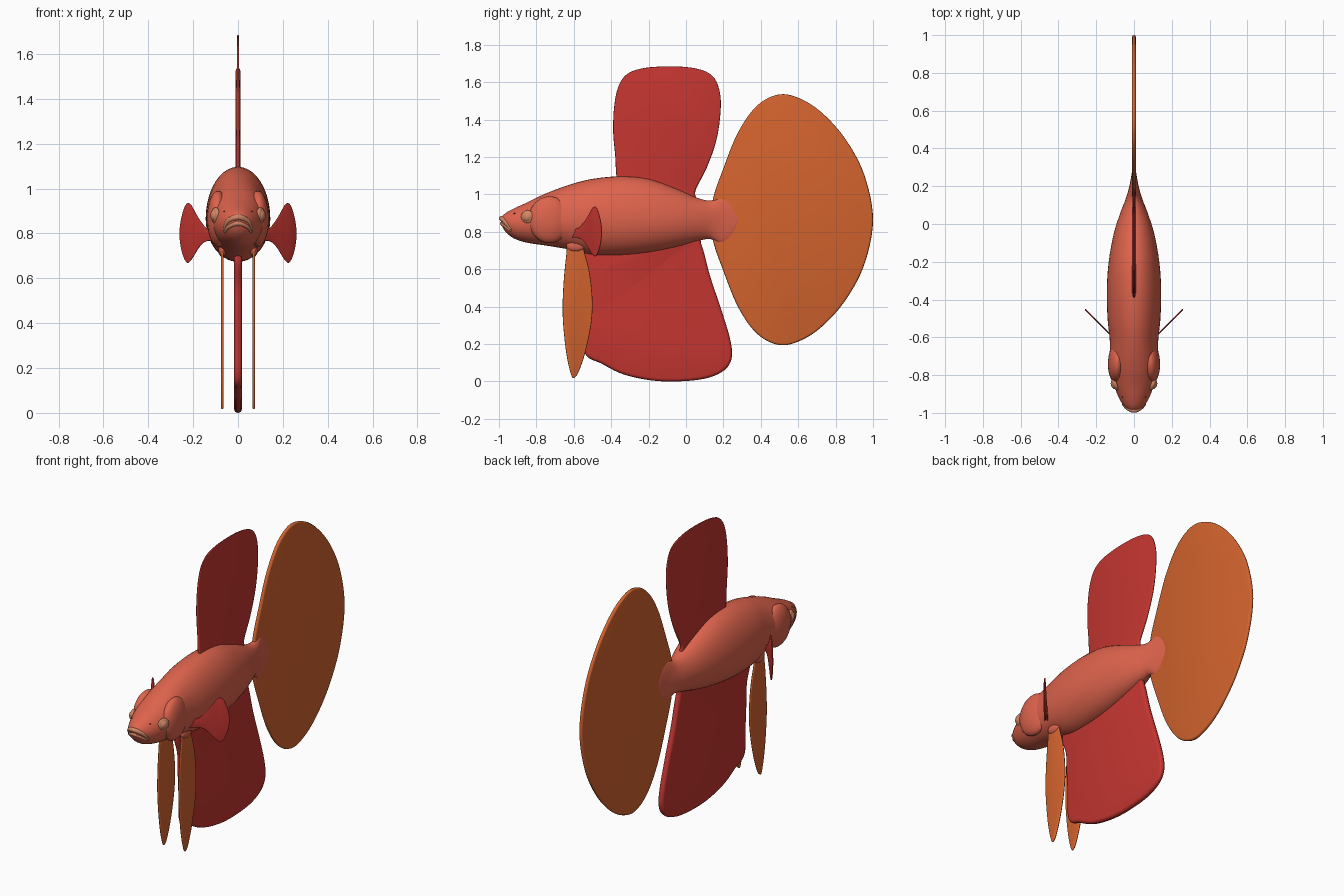
import bpy, bmesh, math
from mathutils import Vector

if "Cube" in bpy.data.objects:
    bpy.data.objects.remove(bpy.data.objects["Cube"])


def material(name, rgb):
    m = bpy.data.materials.new(name)
    lin = [c / 12.92 if c <= 0.04045 else ((c + 0.055) / 1.055) ** 2.4 for c in rgb]
    m.diffuse_color = (*lin, 1)
    m.use_nodes = True
    m.node_tree.nodes["Principled BSDF"].inputs["Base Color"].default_value = m.diffuse_color
    return m


BODY = material("coral body", (0.87, 0.39, 0.30))
RED = material("red fin", (0.77, 0.21, 0.19))
ORANGE = material("orange fin", (0.83, 0.39, 0.18))
TAN = material("tan lips and eyes", (0.82, 0.53, 0.40))
DARK = material("dark nostril", (0.35, 0.13, 0.10))


def finish(bm, name, mat, angle=40):
    bmesh.ops.recalc_face_normals(bm, faces=bm.faces)
    me = bpy.data.meshes.new(name)
    bm.to_mesh(me)
    bm.free()
    me.materials.append(mat)
    ob = bpy.data.objects.new(name, me)
    bpy.context.collection.objects.link(ob)
    bpy.ops.object.select_all(action='DESELECT')
    ob.select_set(True)
    bpy.context.view_layer.objects.active = ob
    bpy.ops.object.shade_smooth_by_angle(angle=math.radians(angle))
    return ob


def spline(pts, n, closed):
    """Catmull-Rom samples through points of any dimension."""
    k, out = len(pts), []
    at = lambda i: pts[i % k] if closed else pts[max(0, min(k - 1, i))]
    for i in range(k if closed else k - 1):
        a, b, c, d = (at(i + j) for j in (-1, 0, 1, 2))
        for s in range(n):
            t = s / n
            out.append([0.5 * (2 * q + (r - p) * t + (2 * p - 5 * q + 4 * r - w) * t * t
                               + (3 * q - p - 3 * r + w) * t ** 3)
                        for p, q, r, w in zip(a, b, c, d)])
    if not closed:
        out.append(list(pts[-1]))
    return out


def loft(bm, rings, cap=True):
    vr = [[bm.verts.new(p) for p in r] for r in rings]
    n = len(vr[0])
    for a, b in zip(vr, vr[1:]):
        for i in range(n):
            bm.faces.new((a[i], a[(i + 1) % n], b[(i + 1) % n], b[i]))
    if cap:
        bm.faces.new(vr[0])
        bm.faces.new(vr[-1])


def fin(name, outline, mat, thick, frame=lambda u, z, t: (t, u, z)):
    """Flat plate with rounded rim; thick(z) gives the thickness."""
    p = [Vector(q) for q in spline(outline, 6, True)]
    k = len(p)
    area = sum(p[i].x * p[(i + 1) % k].y - p[(i + 1) % k].x * p[i].y for i in range(k))
    sign = 1 if area > 0 else -1
    rings = []
    for off, side in ((0.5, -0.5), (0.15, -0.4), (0, 0), (0.15, 0.4), (0.5, 0.5)):
        ring = []
        for i in range(k):
            d = (p[(i + 1) % k] - p[i - 1]).normalized()
            q = p[i] + Vector((-d.y, d.x)) * sign * off * thick(p[i].y)
            ring.append(frame(q.x, q.y, side * thick(p[i].y)))
        rings.append(ring)
    bm = bmesh.new()
    loft(bm, rings)
    return finish(bm, name, mat, 60)


def blob(name, loc, scale, mat, turn=0):
    bm = bmesh.new()
    bmesh.ops.create_uvsphere(bm, u_segments=24, v_segments=14, radius=1)
    ob = finish(bm, name, mat, 80)
    ob.location, ob.scale, ob.rotation_euler.z = loc, scale, turn
    return ob


def tube(name, pts, radius, mat):
    path = [Vector(q) for q in spline(pts, 6, False)]
    bm, rings = bmesh.new(), []
    for i, c in enumerate(path):
        d = (path[min(i + 1, len(path) - 1)] - path[max(i - 1, 0)]).normalized()
        a = d.orthogonal() if abs(d.y) > 0.95 else d.cross(Vector((0, 1, 0)))
        a.normalize()
        b = d.cross(a)
        r = radius * (0.45 + 0.55 * math.sin(math.pi * i / (len(path) - 1)))
        rings.append([c + r * (a * math.cos(t * math.tau / 10) + b * math.sin(t * math.tau / 10))
                      for t in range(10)])
    loft(bm, rings)
    return finish(bm, name, mat, 80)


# Body: (y, top, bottom, widest height, half width)
sections = [(-0.988, 0.878, 0.84, 0.86, 0.022), (-0.965, 0.9, 0.80, 0.85, 0.052),
            (-0.92, 0.925, 0.765, 0.845, 0.08), (-0.85, 0.957, 0.742, 0.85, 0.106),
            (-0.75, 1.005, 0.727, 0.86, 0.125), (-0.62, 1.053, 0.705, 0.86, 0.128),
            (-0.5, 1.083, 0.677, 0.865, 0.14), (-0.35, 1.097, 0.675, 0.865, 0.144),
            (-0.2, 1.083, 0.69, 0.865, 0.134), (-0.05, 1.03, 0.72, 0.865, 0.107),
            (0.06, 0.982, 0.75, 0.865, 0.072), (0.13, 0.967, 0.762, 0.865, 0.045),
            (0.19, 0.985, 0.735, 0.86, 0.027), (0.24, 0.965, 0.76, 0.86, 0.017),
            (0.27, 0.915, 0.81, 0.86, 0.012), (0.283, 0.87, 0.85, 0.86, 0.008)]
rings = []
for y, top, bot, mid, w in spline(sections, 4, False):
    ring = []
    for i in range(40):
        c, s = math.cos(i * math.tau / 40), math.sin(i * math.tau / 40)
        ring.append((w * c, y, mid + s * ((top - mid) if s > 0 else (mid - bot))))
    rings.append(ring)
bm = bmesh.new()
loft(bm, rings)
finish(bm, "body", BODY, 60)

# Median fins: outlines in (y, z)
fin("dorsal_fin", [(-0.35, 1.0), (-0.372, 1.1), (-0.378, 1.2), (-0.39, 1.36), (-0.375, 1.53),
                   (-0.33, 1.63), (-0.24, 1.673), (-0.08, 1.685), (0.06, 1.672), (0.145, 1.63),
                   (0.182, 1.54), (0.183, 1.42), (0.16, 1.28), (0.11, 1.14), (0.05, 1.02),
                   (0.03, 0.93)], RED, lambda z: 0.007 + 0.02 * max(0, 1.69 - z))
fin("anal_fin", [(-0.55, 0.74), (-0.56, 0.55), (-0.55, 0.32), (-0.54, 0.15), (-0.45, 0.095),
                 (-0.34, 0.04), (-0.2, 0.008), (-0.06, 0.0), (0.1, 0.015), (0.205, 0.06),
                 (0.245, 0.13), (0.235, 0.23), (0.19, 0.38), (0.13, 0.56), (0.08, 0.74),
                 (0.03, 0.81)], RED, lambda z: 0.034)
upper = [(0.14, 0.955), (0.2, 1.14), (0.28, 1.335), (0.38, 1.475), (0.5, 1.535),
         (0.62, 1.508), (0.74, 1.425), (0.86, 1.285), (0.955, 1.1)]
fin("tail_fin", upper + [(1.0, 0.865)] + [(y, 1.73 - z) for y, z in reversed(upper)],
    ORANGE, lambda z: 0.021)

# Lips
tube("upper_lip", [(-0.062, -0.935, 0.812), (-0.045, -0.965, 0.853), (0, -0.987, 0.872),
                   (0.045, -0.965, 0.853), (0.062, -0.935, 0.812)], 0.013, TAN)
tube("lower_lip", [(-0.06, -0.935, 0.805), (-0.04, -0.965, 0.83), (0, -0.984, 0.845),
                   (0.04, -0.965, 0.83), (0.06, -0.935, 0.805)], 0.011, TAN)

# Paired parts
for s, side in ((1, "right"), (-1, "left")):
    fin(side + "_pelvic_fin", [(-0.625, 0.76), (-0.642, 0.66), (-0.655, 0.52), (-0.66, 0.38),
                               (-0.652, 0.25), (-0.635, 0.12), (-0.612, 0.03), (-0.597, 0.02),
                               (-0.575, 0.05), (-0.54, 0.15), (-0.508, 0.3), (-0.5, 0.43),
                               (-0.515, 0.58), (-0.545, 0.7), (-0.56, 0.76)],
        ORANGE, lambda z: 0.011, lambda u, z, t: (s * 0.07 + t, u, z))
    fin(side + "_pectoral_fin", [(0.10, 0.815), (0.14, 0.823), (0.18, 0.875), (0.212, 0.93),
                                 (0.234, 0.925), (0.254, 0.86), (0.26, 0.79), (0.25, 0.72),
                                 (0.23, 0.672), (0.21, 0.68), (0.17, 0.742), (0.14, 0.765),
                                 (0.10, 0.77)],
        RED, lambda z: 0.007, lambda u, z, t: (s * (u + t * 0.7), u - 0.71 - t * 0.7, z))
    blob(side + "_pelvic_root", (s * 0.07, -0.59, 0.725), (0.017, 0.05, 0.03), BODY)
    blob(side + "_gill_cover", (s * 0.088, -0.73, 0.865), (0.05, 0.112, 0.125), BODY, s * 0.06)
    blob(side + "_eye_rim", (s * 0.1, -0.848, 0.88), (0.016, 0.036, 0.036), TAN, -s * 0.38)
    blob(side + "_eye", (s * 0.104, -0.85, 0.88), (0.018, 0.026, 0.026), TAN, -s * 0.38)
    blob(side + "_nostril", (s * 0.058, -0.915, 0.897), (0.006, 0.007, 0.006), DARK)
